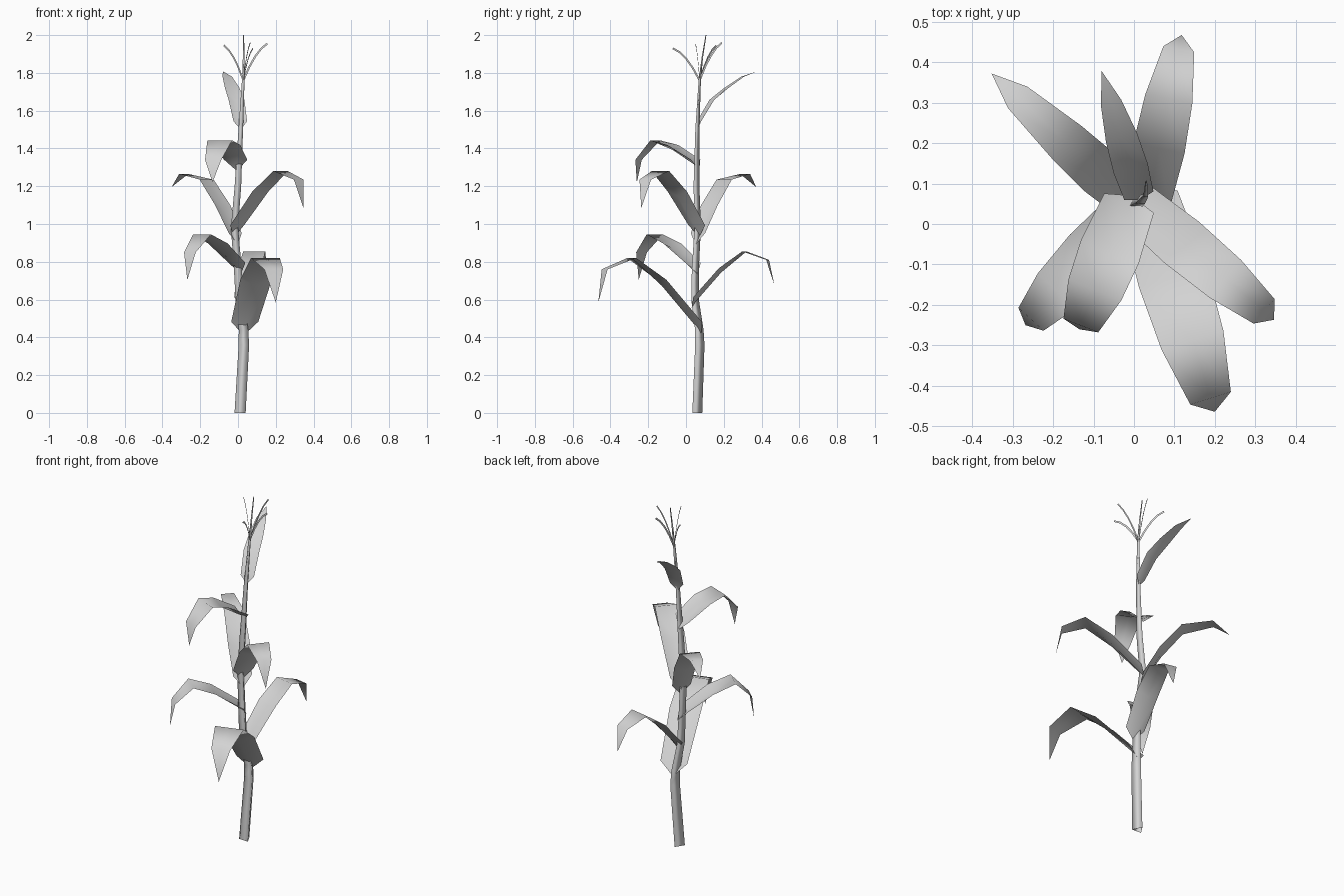
import bpy, bmesh, math
from mathutils import Vector

cube = bpy.data.objects.get("Cube")
if cube:
    bpy.data.objects.remove(cube, do_unlink=True)

grey = bpy.data.materials.new("plain_grey")
grey.use_nodes = True
colour = (0.65, 0.65, 0.65, 1)
grey.diffuse_color = colour
grey.node_tree.nodes["Principled BSDF"].inputs["Base Color"].default_value = colour

UP = Vector((0, 0, 1))


def loft(name, lines, closed=False):
    """Smooth surface through rows of points; equal points in a row are shared."""
    bm = bmesh.new()
    rows = []
    for line in lines:
        made = {}
        for p in line:
            key = tuple(p)
            if key not in made:
                made[key] = bm.verts.new(p)
        rows.append([made[tuple(p)] for p in line])
    for a, b in zip(rows, rows[1:]):
        for k in range(len(a) if closed else len(a) - 1):
            n = (k + 1) % len(a)
            bm.faces.new(list(dict.fromkeys((a[k], a[n], b[n], b[k]))))
    bmesh.ops.recalc_face_normals(bm, faces=bm.faces)
    mesh = bpy.data.meshes.new(name)
    bm.to_mesh(mesh)
    bm.free()
    mesh.materials.append(grey)
    mesh.shade_smooth()
    bpy.context.collection.objects.link(bpy.data.objects.new(name, mesh))


def stalk(name, points, radii):
    """Three-sided tapered stem."""
    angles = [math.radians(207 + 120 * k) for k in range(3)]
    loft(name, [[Vector(p) + Vector((math.cos(a), math.sin(a), 0)) * r for a in angles]
                for p, r in zip(points, radii)], closed=True)


WIDTHS = (0, 0.15, 0.175, 0.16, 0.105, 0)
FOLDS = (0, 0.035, 0.03, 0, 0, 0)


def leaf(name, base, tip, scale, rows):
    """Arching blade, folded near the stalk; rows give distance out and height."""
    base, out = Vector(base).to_3d(), (Vector(tip) - Vector(base)).to_3d().normalized()
    side = Vector((-out.y, out.x, 0))
    lines = []
    for (d, z), width, fold in zip(rows, WIDTHS, FOLDS):
        centre = base + out * d + UP * z
        half = side * width * scale / 2
        lift = UP * fold * scale / 2
        lines.append([centre - half + lift, centre - lift, centre + half + lift])
    loft(name, lines)


def tassel_branch(name, root, tip):
    """Thin upright ribbon bending outward."""
    flat = (tip - root).to_3d()
    flat.z = 0
    flat.normalize()
    lines = []
    for i in range(5):
        t = i / 4
        p = root.lerp(tip, t) + UP * 0.12 * t * (1 - t)
        slope = tip - root + UP * 0.12 * (1 - 2 * t)
        across = (UP * slope.dot(flat) - flat * slope.z).normalized() * 0.005
        lines.append([p - across, p + across])
    loft(name, lines)


# Stalk, drawn out into the central spike of the tassel
stalk("stalk",
      [(0.012, 0.052, 0), (0.032, 0.066, 0.36), (0.03, 0.064, 0.44), (0.01, 0.042, 0.6),
       (0, 0.044, 0.76), (-0.018, 0.057, 0.98), (0, 0.051, 1.2), (0.015, 0.057, 1.5),
       (0.028, 0.071, 1.76), (0.03, 0.085, 1.88), (0.03, 0.105, 2)],
      [0.034, 0.032, 0.029, 0.026, 0.024, 0.022, 0.02, 0.014, 0.008, 0.005, 0.003])

# Leaves, from the lowest up
leaf("front_lower_leaf", (0.03, 0.08), (0.2, -0.465), 1,
     [(0, 0.41), (0.02, 0.465), (0.22, 0.69), (0.385, 0.82), (0.535, 0.76), (0.57, 0.585)])
leaf("back_lower_leaf", (0.03, 0.03), (0.118, 0.468), 0.74,
     [(0, 0.555), (0.02, 0.6), (0.16, 0.755), (0.285, 0.855), (0.41, 0.81), (0.446, 0.68)])
leaf("front_right_lower_leaf", (0.015, 0.06), (-0.268, -0.25), 0.8,
     [(0, 0.735), (0.03, 0.78), (0.18, 0.885), (0.305, 0.945), (0.4, 0.85), (0.42, 0.705)])
leaf("back_right_leaf", (0, 0.05), (-0.352, 0.372), 0.68,
     [(0, 0.89), (0.02, 0.94), (0.11, 1.09), (0.225, 1.235), (0.39, 1.265), (0.477, 1.195)])
leaf("front_left_leaf", (-0.02, 0.07), (0.347, -0.237), 0.76,
     [(0, 0.93), (0.02, 0.98), (0.18, 1.16), (0.32, 1.28), (0.445, 1.235), (0.478, 1.085)])
leaf("front_right_upper_leaf", (-0.005, 0.07), (-0.135, -0.26), 0.88,
     [(0, 1.28), (0.02, 1.325), (0.15, 1.405), (0.25, 1.443), (0.345, 1.34), (0.355, 1.22)])
leaf("top_leaf", (0.015, 0.06), (-0.08, 0.378), 0.5,
     [(0, 1.5), (0.01, 1.535), (0.08, 1.65), (0.16, 1.72), (0.25, 1.78), (0.332, 1.808)])

# Tassel branches around the spike
tips = [(0.155, 0.05, 1.955), (0.065, 0.19, 1.96), (0.08, -0.07, 1.93), (-0.075, 0.16, 1.945)]
for i, tip in enumerate(tips):
    tassel_branch("tassel_branch_%d" % (i + 1), Vector((0.028, 0.072, 1.76)), Vector(tip))
